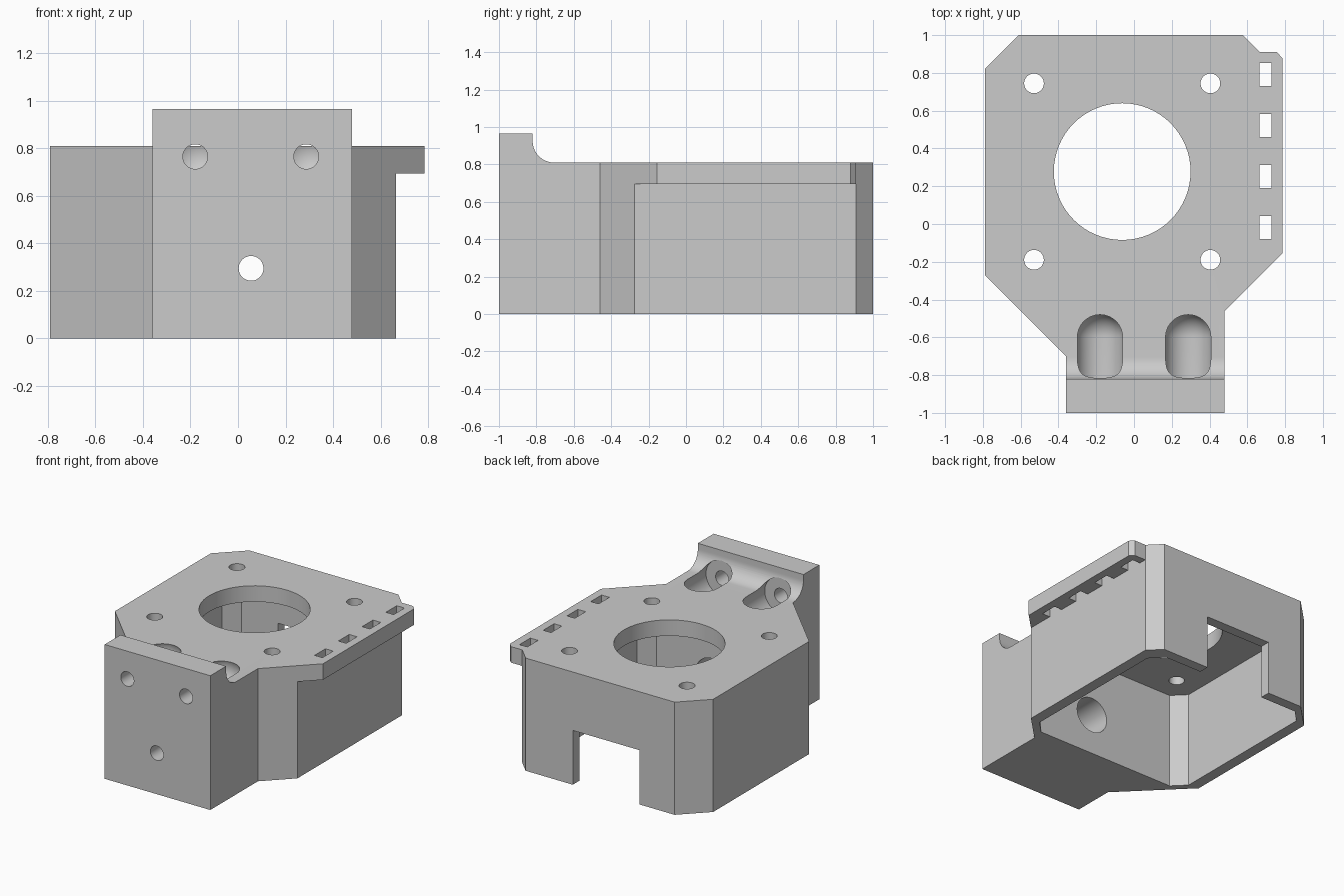
import bpy, bmesh, math
from mathutils import Matrix

cube = bpy.data.objects.get("Cube")
if cube:
    bpy.data.objects.remove(cube, do_unlink=True)

grey = bpy.data.materials.new("plain_grey")
grey.use_nodes = True
COLOUR = (0.6, 0.6, 0.6, 1)
grey.diffuse_color = COLOUR
grey.node_tree.nodes["Principled BSDF"].inputs["Base Color"].default_value = COLOUR


def finish(bm, name, matrix=Matrix()):
    bmesh.ops.remove_doubles(bm, verts=bm.verts, dist=1e-5)
    bmesh.ops.transform(bm, matrix=matrix, verts=bm.verts)
    bmesh.ops.recalc_face_normals(bm, faces=bm.faces)
    mesh = bpy.data.meshes.new(name)
    bm.to_mesh(mesh)
    bm.free()
    mesh.materials.append(grey)
    ob = bpy.data.objects.new(name, mesh)
    bpy.context.collection.objects.link(ob)
    return ob


def prism(name, points):
    """Extrude a closed 3D outline along the given vector."""
    outline, vector = points
    bm = bmesh.new()
    face = bm.faces.new([bm.verts.new(p) for p in outline])
    ext = bmesh.ops.extrude_face_region(bm, geom=[face], use_keep_orig=True)
    moved = [v for v in ext["geom"] if isinstance(v, bmesh.types.BMVert)]
    bmesh.ops.translate(bm, vec=vector, verts=moved)
    return finish(bm, name)


def upright(name, outline, z0, z1):
    return prism(name, ([(x, y, z0) for x, y in outline], (0, 0, z1 - z0)))


def box(name, x0, x1, y0, y1, z0, z1):
    return upright(name, [(x0, y0), (x1, y0), (x1, y1), (x0, y1)], z0, z1)


def lathe(name, profile, place, along_y=False):
    """Revolve (radius, height) points; the axis is z, or y if asked."""
    bm = bmesh.new()
    verts = [bm.verts.new((r, 0, h)) for r, h in profile]
    edges = [bm.edges.new(pair) for pair in zip(verts, verts[1:])]
    bmesh.ops.spin(bm, geom=verts + edges, cent=(0, 0, 0), axis=(0, 0, 1),
                   angle=math.tau, steps=64, use_duplicate=False)
    turn = Matrix.Rotation(-math.pi / 2, 4, 'X') if along_y else Matrix()
    return finish(bm, name, Matrix.Translation(place) @ turn)


def arc(cx, cy, r, start, end, n=14):
    angles = [math.radians(start + (end - start) * i / n) for i in range(n + 1)]
    return [(cx + r * math.cos(a), cy + r * math.sin(a)) for a in angles]


TOP, CREST, UNDER = 0.81, 0.965, 0.695
MX, MY = -0.0625, 0.2775          # motor axis

# Housing block with the full outline, side rail included
body = upright("motor_housing", [
    (-0.36, -1), (0.48, -1), (0.48, -0.46), (0.785, -0.155), (0.785, 0.88),
    (0.755, 0.91), (0.665, 0.91), (0.575, 1), (-0.61, 1), (-0.79, 0.82),
    (-0.79, -0.27), (-0.36, -0.70)], 0, CREST)

# Deck level behind the raised front lip, with its concave fillet
R = 0.115
deck = arc(-0.82 + R, TOP + R, R, 180, 270) + [(1.2, TOP), (1.2, 1.2), (-0.82, 1.2)]
cutters = [prism("deck_cut", ([(-1, y, z) for y, z in deck], (2, 0, 0)))]

# Space under the side rail, and the rail slots
cutters.append(box("rail_cut", 0.665, 1, -0.6, 1.2, -0.1, UNDER))
for i in range(4):
    y = -0.08 + 0.27 * i
    cutters.append(box("rail_slot", 0.665, 0.727, y, y + 0.123, 0.6, 0.9))

# Motor cavity with chamfered corners, open below
h, c = 0.648, 0.09
cavity = [(MX + sx * a, MY + sy * b) for sx, sy, pair in (
    (1, 1, ((h, h - c), (h - c, h))), (-1, 1, ((h - c, h), (h, h - c))),
    (-1, -1, ((h, h - c), (h - c, h))), (1, -1, ((h - c, h), (h, h - c))))
    for a, b in pair]
cutters.append(upright("cavity_cut", cavity, -0.1, UNDER))

# Cable notch in the back wall
cutters.append(box("notch_cut", -0.33, 0.20, 0.8, 1.2, -0.1, 0.39))


# Motor boss opening and four screw holes
def hole(name, x, y, r):
    return lathe(name, [(0, 0.6), (r, 0.6), (r, 0.9), (0, 0.9)], (x, y, 0))


cutters.append(hole("boss_cut", MX, MY, 0.362))
for sx in (-1, 1):
    for sy in (-1, 1):
        cutters.append(hole("screw_cut", MX + sx * 0.467, MY + sy * 0.467, 0.052))

# Mounting bores through the front: two round-ended pockets, one into the cavity
B = 0.128
shank = [(0, -1.1), (0.052, -1.1), (0.052, -0.82), (B, -0.82)]
dome = arc(0, -0.6, B, 0, 90)
dome[-1] = (0, -0.6 + B)
for x in (-0.18, 0.287):
    cutters.append(lathe("pocket_cut", shank + dome, (x, 0, 0.765), True))
cutters.append(lathe("lower_bore_cut", shank + [(B, -0.2), (0, -0.2)],
                     (0.055, 0, 0.295), True))

# Carve everything out, then drop the cutters
bpy.ops.object.select_all(action='DESELECT')
bpy.context.view_layer.objects.active = body
body.select_set(True)
for cutter in cutters:
    cutter.hide_render = True
    mod = body.modifiers.new("carve", 'BOOLEAN')
    mod.operation, mod.solver, mod.object = 'DIFFERENCE', 'EXACT', cutter
    bpy.ops.object.modifier_apply(modifier=mod.name)
    bpy.data.objects.remove(cutter, do_unlink=True)
bpy.ops.object.shade_smooth_by_angle(angle=math.radians(30))
